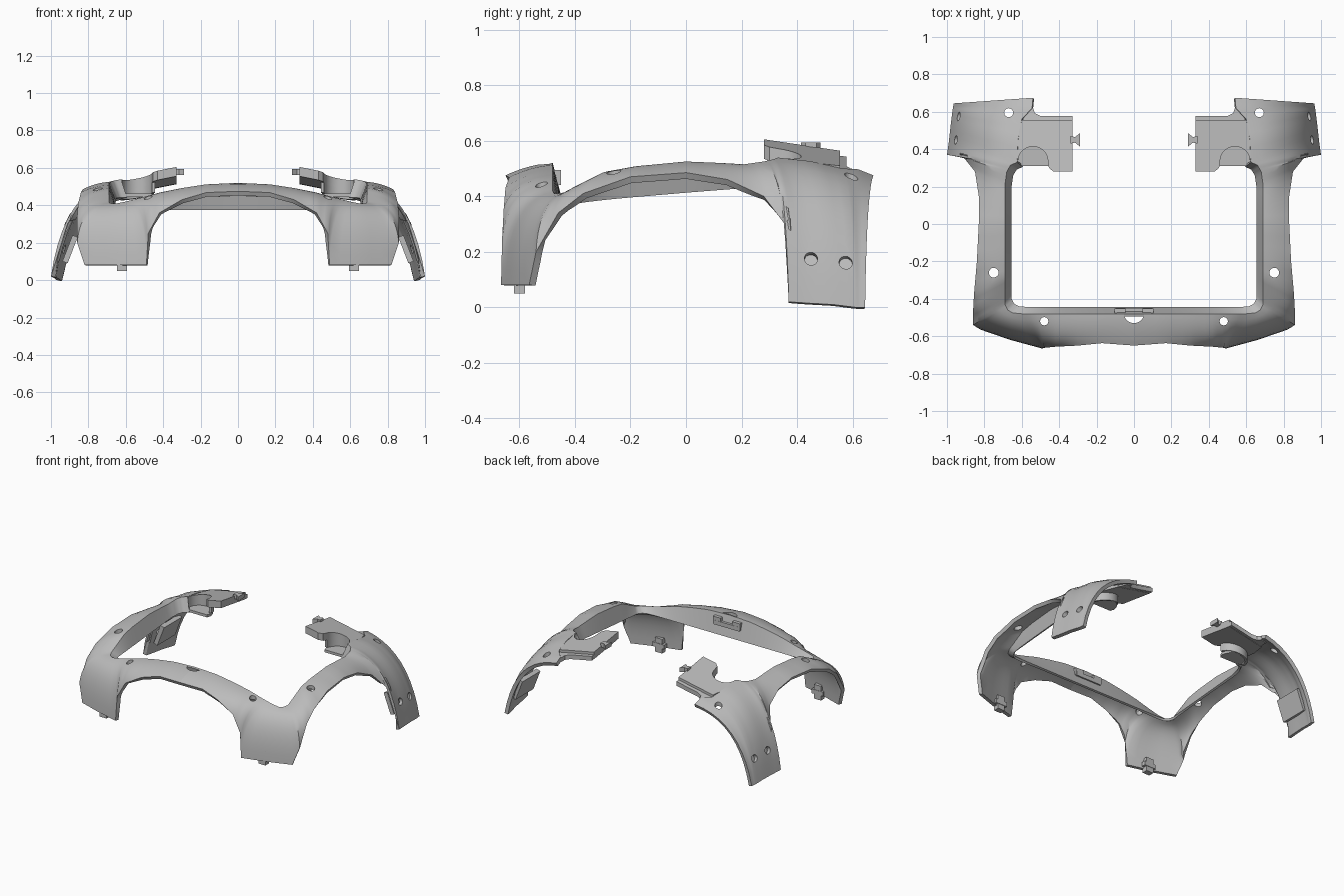
import bpy, bmesh
from math import sin, cos, pi, radians
from mathutils import Vector

if "Cube" in bpy.data.objects:
    bpy.data.objects.remove(bpy.data.objects["Cube"])

grey = bpy.data.materials.new("plain grey")
grey.use_nodes = True
grey.diffuse_color = (0.5, 0.5, 0.5, 1)
grey.node_tree.nodes["Principled BSDF"].inputs["Base Color"].default_value = (0.5, 0.5, 0.5, 1)


def make_object(name, bm):
    mesh = bpy.data.meshes.new(name)
    bm.to_mesh(mesh)
    bm.free()
    obj = bpy.data.objects.new(name, mesh)
    bpy.context.collection.objects.link(obj)
    mesh.materials.append(grey)
    return obj


def finish(obj, mirror=True):
    """Mirror, bake the modifiers and smooth the shading."""
    if mirror:
        mod = obj.modifiers.new("mirror", "MIRROR")
        mod.use_mirror_merge = False
    bpy.ops.object.select_all(action="DESELECT")
    obj.select_set(True)
    bpy.context.view_layer.objects.active = obj
    bpy.ops.object.convert(target="MESH")
    bpy.ops.object.shade_smooth_by_angle(angle=radians(35))


def loft(name, rungs, thickness, facing):
    """Skin a list of equally long point rows; facing tells the outer side."""
    bm = bmesh.new()
    rows = [[bm.verts.new(p) for p in rung] for rung in rungs]
    for a, b in zip(rows, rows[1:]):
        for i in range(len(a) - 1):
            bm.faces.new((a[i], b[i], b[i + 1], a[i + 1]))
    bm.normal_update()
    if sum(f.normal.dot(facing(f.calc_center_median())) * f.calc_area() for f in bm.faces) < 0:
        bmesh.ops.reverse_faces(bm, faces=bm.faces[:])
    obj = make_object(name, bm)
    mod = obj.modifiers.new("thickness", "SOLIDIFY")
    mod.thickness = thickness
    mod.offset = -1
    return obj


def prism(name, outline, top, depth):
    """Extrude a plan outline downwards from the height rule top(x, y)."""
    bm = bmesh.new()
    face = bm.faces.new([bm.verts.new((x, y, top(x, y))) for x, y in outline])
    new = bmesh.ops.extrude_face_region(bm, geom=[face], use_keep_orig=True)["geom"]
    moved = [g for g in new if isinstance(g, bmesh.types.BMVert)]
    bmesh.ops.translate(bm, verts=moved, vec=(0, 0, -depth))
    bmesh.ops.recalc_face_normals(bm, faces=bm.faces[:])
    obj = make_object(name, bm)
    finish(obj)


def block(name, location, size, tilt=0, mirror=True):
    bm = bmesh.new()
    bmesh.ops.create_cube(bm, size=1)
    bmesh.ops.scale(bm, vec=size, verts=bm.verts[:])
    for v in bm.verts:
        x, z = v.co.x, v.co.z
        v.co.x, v.co.z = x * cos(tilt) + z * sin(tilt), z * cos(tilt) - x * sin(tilt)
    bmesh.ops.translate(bm, vec=location, verts=bm.verts[:])
    finish(make_object(name, bm), mirror)


def arc(cx, cy, r, start, end, n=14):
    return [(cx + r * cos(start + (end - start) * i / n),
             cy + r * sin(start + (end - start) * i / n)) for i in range(n + 1)]


def arm_height(x, y):
    return 0.6 - 0.2 * (x - 0.34) - 0.15 * (y - 0.3)


# Rungs of the left half: window edge, outer edge, roundness
front_rungs = [
    ((0, -.48, .52), (0, -.65, .475), .5),
    ((.17, -.48, .512), (.17, -.637, .468), .5),
    ((.3, -.48, .492), (.3, -.65, .43), .6),
    ((.42, -.48, .468), (.42, -.656, .36), .8),
    ((.52, -.48, .44), (.48, -.662, .25), .9),
    ((.6, -.48, .42), (.49, -.666, .08), .95),
    ((.65, -.475, .41), (.66, -.62, .08), .95),
    ((.675, -.46, .41), (.82, -.565, .08), .95),
    ((.69, -.43, .415), (.86, -.54, .2), .9),
    ((.69, -.38, .44), (.86, -.46, .34), .8),
    ((.69, -.28, .49), (.855, -.37, .41), .6),
    ((.69, -.18, .508), (.84, -.2, .47), .5),
    ((.69, 0, .525), (.83, 0, .485), .5),
]
rear_rungs = [
    ((.69, .12, .52), (.83, .15, .46), .5),
    ((.69, .21, .515), (.85, .28, .4), .6),
    ((.68, .28, .525), (.91, .355, .3), .7),
    ((.66, .315, .533), (1, .37, .02), .8),
    ((.625, .33, .539), (.99, .44, .015), .8),
    ((.62, .45, .526), (.98, .53, .01), .8),
    ((.6, .56, .5), (.97, .61, 0), .8),
    ((.545, .62, .497), (.967, .625, 0), .8),
    ((.54, .675, .475), (.965, .645, 0), .8),
]

keys = [(Vector(a), Vector(b), k) for a, b, k in front_rungs + rear_rungs]
dense = []
for p, q in zip(keys, keys[1:]):
    for s in range(3):
        dense.append(tuple(u + (v - u) * s / 3 for u, v in zip(p, q)))
dense.append(keys[-1])


def bowed(inner, outer, k, steps=10):
    ctrl = inner + (outer - inner) * k
    ctrl.z = inner.z + (outer.z - inner.z) * 0.1
    return [inner * (1 - t) ** 2 + ctrl * 2 * t * (1 - t) + outer * t * t
            for t in [i / steps for i in range(steps + 1)]]


# Curved shell with four legs
shell = loft("shell", [bowed(*r) for r in dense], 0.025,
             lambda c: Vector((c.x * 0.5, c.y * 0.5, 1)))

# Screw holes and the front notch
holes = [((.75, -.26, .49), .026, 0), ((.48, -.52, .44), .022, 0),
         ((.67, .595, .45), .024, 0), ((0, -.475, .52), .055, 0),
         ((.94, .45, .17), .024, radians(69)), ((.935, .575, .16), .024, radians(69))]
cutters = []
for place, radius, turn in holes:
    bpy.ops.mesh.primitive_cylinder_add(vertices=20, radius=radius, depth=0.14,
                                        location=place, rotation=(0, turn, 0))
    cutter = bpy.context.object
    cutter.name = "hole_cutter"
    cutter.hide_render = True
    cutters.append(cutter)
    mod = shell.modifiers.new("hole", "BOOLEAN")
    mod.operation = "DIFFERENCE"
    mod.solver = "EXACT"
    mod.object = cutter
finish(shell)
for cutter in cutters:
    bpy.data.objects.remove(cutter)

# Skirt hanging inside the window down to a sloping plane
skirt = []
for edge, _, _ in dense:
    if edge.y > 0.331:
        break
    low = Vector((edge.x * 0.95, edge.y * 0.925, 0))
    low.z = 0.385 + 0.085 * (low.y + 0.38)
    skirt.append([edge, edge.lerp(low, 0.5), low])
finish(loft("window_skirt", skirt, 0.015, lambda c: Vector((-c.x, -c.y, 0))))

# Rear arms: slab with a round notch, lower ledge and dovetail tab
notch = arc(.54, .335, .08, pi, 0)
prism("rear_arm", [(.33, .28), (.43, .28), (.455, .3)] + notch
      + [(.63, .33), (.625, .45), (.6, .555), (.33, .555)], arm_height, 0.05)
prism("arm_ledge", [(.33, .53), (.6, .53), (.58, .62), (.54, .62), (.53, .592), (.5, .578), (.33, .578)],
      lambda x, y: arm_height(x, y) - 0.018, 0.03)
prism("dovetail_tab", [(.34, .43), (.315, .435), (.29, .415), (.29, .485), (.315, .465), (.34, .47)],
      lambda x, y: 0.593, 0.03)

# Half-round pocket below each arm
prism("pocket_wall", notch + arc(.54, .335, .097, 0, pi),
      lambda x, y: arm_height(x, y) - 0.004, 0.1)
prism("pocket_floor", arc(.54, .335, .09, pi, 0) + [(.62, .31), (.46, .31)],
      lambda x, y: 0.462, 0.018)

# Pads inside the rear legs, pegs under the front legs, front clip
block("leg_pad", (.898, .5, .165), (.03, .2, .15), radians(-21))
block("leg_peg", (.62, -.6, .1), (.055, .04, .1))
block("peg_foot", (.62, -.592, .1), (.09, .03, .03))
block("clip_arm", (.075, -.468, .47), (.06, .035, .05))
block("clip_bar", (0, -.462, .455), (.2, .025, .03), mirror=False)
